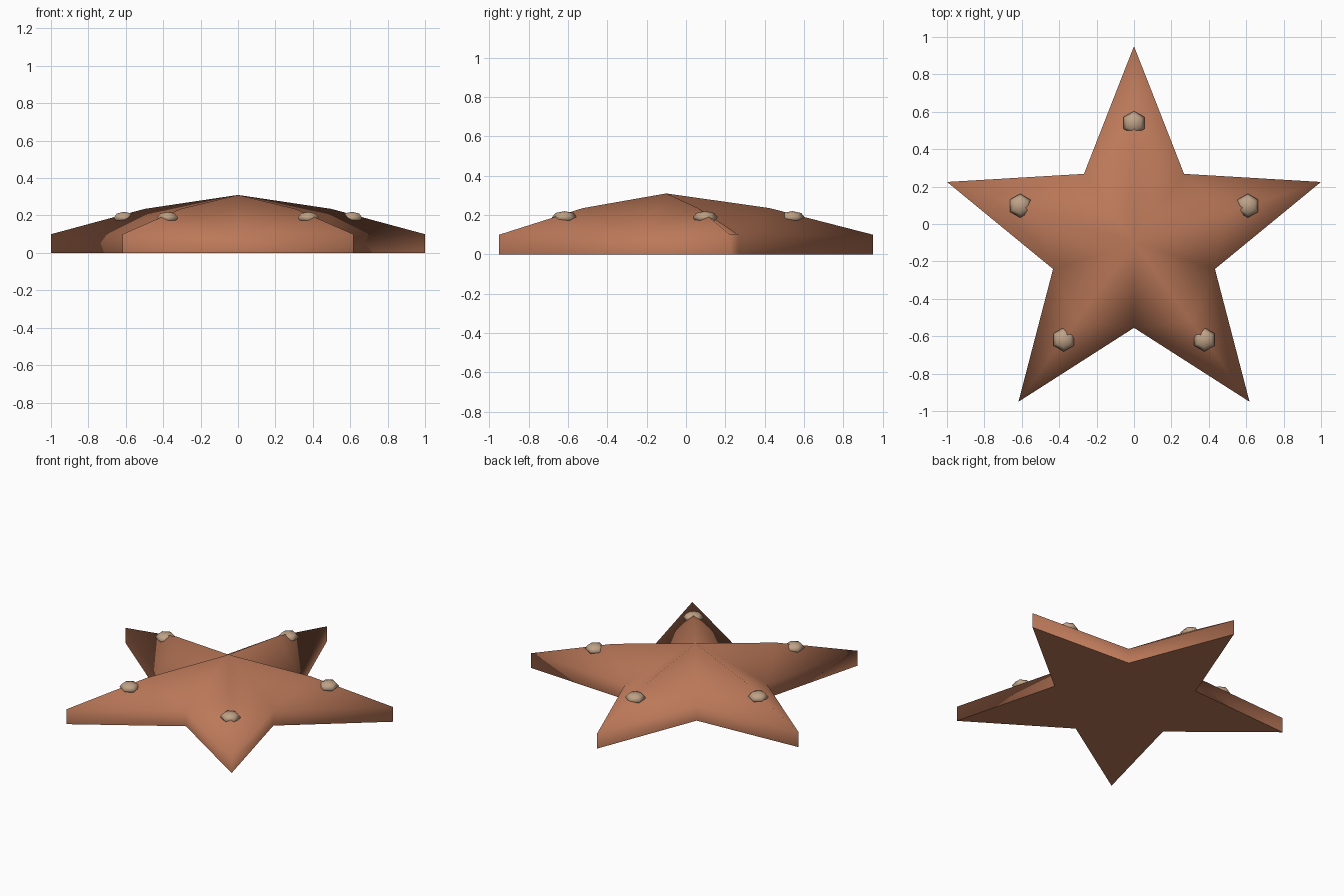
import bpy, bmesh
from math import sin, cos, radians

if "Cube" in bpy.data.objects:
    bpy.data.objects.remove(bpy.data.objects["Cube"])

CY = -0.10                      # star centre in y
R_TIP, R_MID, R_IN = 1.051, 0.526, 0.455


def material(name, rgb):
    m = bpy.data.materials.new(name)
    m.diffuse_color = (*rgb, 1)
    m.use_nodes = True
    m.node_tree.nodes["Principled BSDF"].inputs["Base Color"].default_value = m.diffuse_color
    return m


def finish(bm, name, mat):
    bmesh.ops.recalc_face_normals(bm, faces=bm.faces)
    me = bpy.data.meshes.new(name)
    bm.to_mesh(me)
    bm.free()
    me.materials.append(mat)
    ob = bpy.data.objects.new(name, me)
    bpy.context.collection.objects.link(ob)
    return ob


def polar(r, deg, z):
    return (r * sin(radians(deg)), CY + r * cos(radians(deg)), z)


skin = material("terracotta", (0.50, 0.19, 0.10))
tan = material("tan", (0.52, 0.36, 0.24))

# Star body: ridged roof, upright rim, flat underside
bm = bmesh.new()
centre = bm.verts.new((0, CY, 0.31))
rim, base, mids = [], [], []
for i in range(10):
    r = R_IN if i % 2 else R_TIP
    rim.append(bm.verts.new(polar(r, 36 * i, 0.10)))
    base.append(bm.verts.new(polar(r, 36 * i, 0.0)))
for i in range(5):
    mids.append(bm.verts.new(polar(R_MID, 72 * i, 0.235)))
for i in range(5):
    tip, mid = rim[2 * i], mids[i]
    left, right = rim[2 * i - 1], rim[2 * i + 1]
    for tri in ((centre, left, mid), (centre, mid, right),
                (mid, left, tip), (mid, tip, right)):
        bm.faces.new(tri)
for i in range(10):
    j = (i + 1) % 10
    bm.faces.new((base[i], base[j], rim[j], rim[i]))
under = bm.faces.new(base)
for f in bm.faces:
    f.smooth = f is not under
for e in under.edges:
    e.smooth = False
finish(bm, "star_body", skin)

# Low-poly bumps, one on the ridge of each arm
for i in range(5):
    bm = bmesh.new()
    bmesh.ops.create_uvsphere(bm, u_segments=6, v_segments=4, radius=0.064)
    bmesh.ops.scale(bm, vec=(1, 1, 0.5), verts=bm.verts)
    for f in bm.faces:
        f.smooth = True
    bump = finish(bm, f"arm_bump_{i + 1}", tan)
    bump.location = polar(0.64, 72 * i, 0.188)
